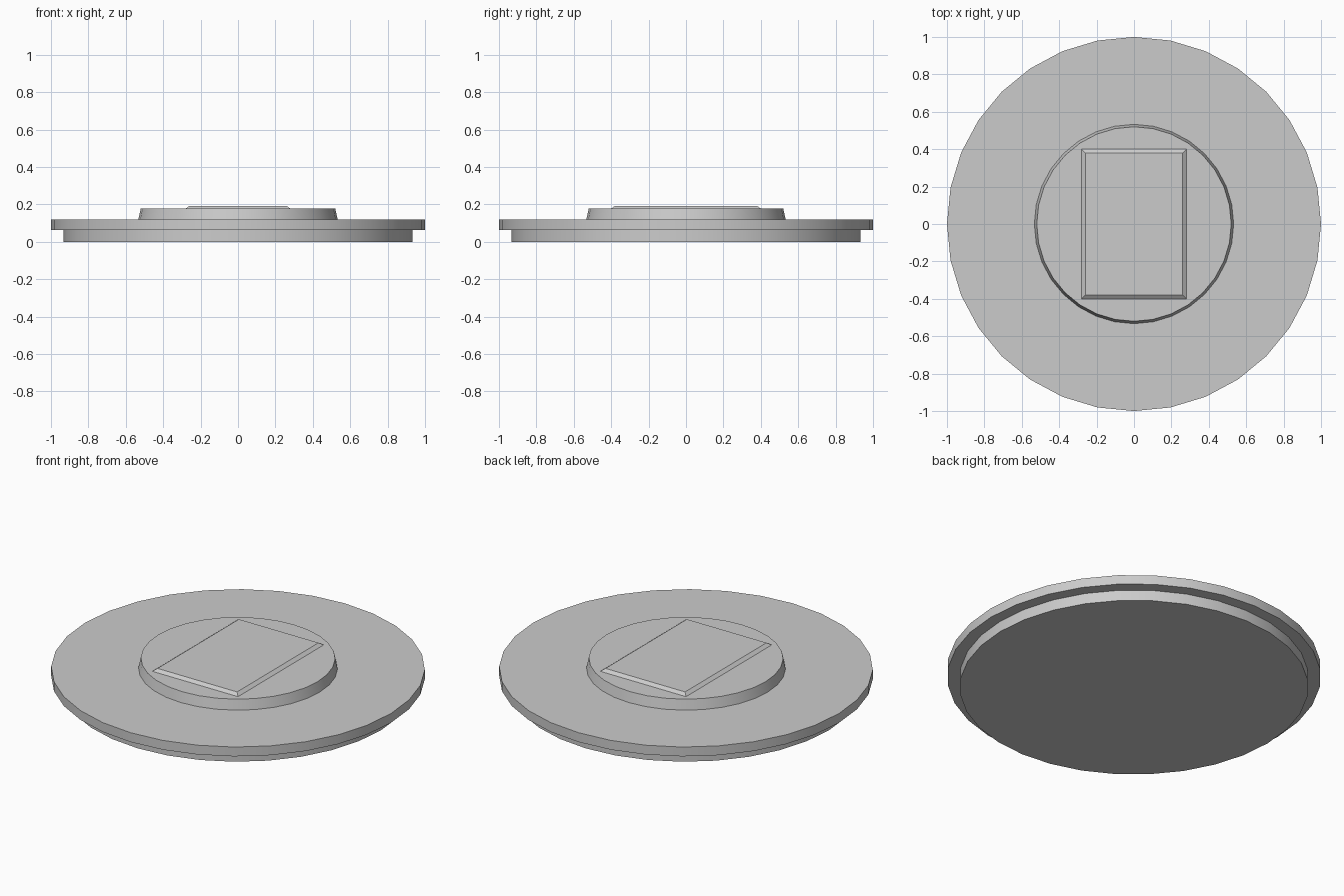
import bpy, math

if "Cube" in bpy.data.objects:
    bpy.data.objects.remove(bpy.data.objects["Cube"])

SIDES = 32

def loft(name, rings):
    """Closed solid through a stack of equal-length rings of points."""
    n = len(rings[0])
    verts = [p for ring in rings for p in ring]
    faces = [tuple(reversed(range(n))), tuple(range(len(verts) - n, len(verts)))]
    for k in range(len(rings) - 1):
        for i in range(n):
            j = (i + 1) % n
            faces.append((k * n + i, k * n + j, (k + 1) * n + j, (k + 1) * n + i))
    mesh = bpy.data.meshes.new(name)
    mesh.from_pydata(verts, [], faces)
    ob = bpy.data.objects.new(name, mesh)
    bpy.context.collection.objects.link(ob)
    bpy.ops.object.select_all(action='DESELECT')
    ob.select_set(True)
    bpy.context.view_layer.objects.active = ob
    bpy.ops.object.shade_smooth_by_angle(angle=math.radians(30))
    return ob

def circle(r, z):
    return [(r * math.cos(math.tau * i / SIDES), r * math.sin(math.tau * i / SIDES), z)
            for i in range(SIDES)]

def rect(x, y, z):
    return [(-x, -y, z), (x, -y, z), (x, y, z), (-x, y, z)]

# Stepped round base: narrow foot, wide flange and tapered raised boss
loft("stepped_base", [circle(0.933, 0), circle(0.933, 0.063), circle(1, 0.063),
                      circle(1, 0.118), circle(0.533, 0.118), circle(0.52, 0.177)])

# Bevelled rectangular plate on top of the boss
loft("top_plate", [rect(0.28, 0.40, 0.177), rect(0.26, 0.38, 0.192)])
